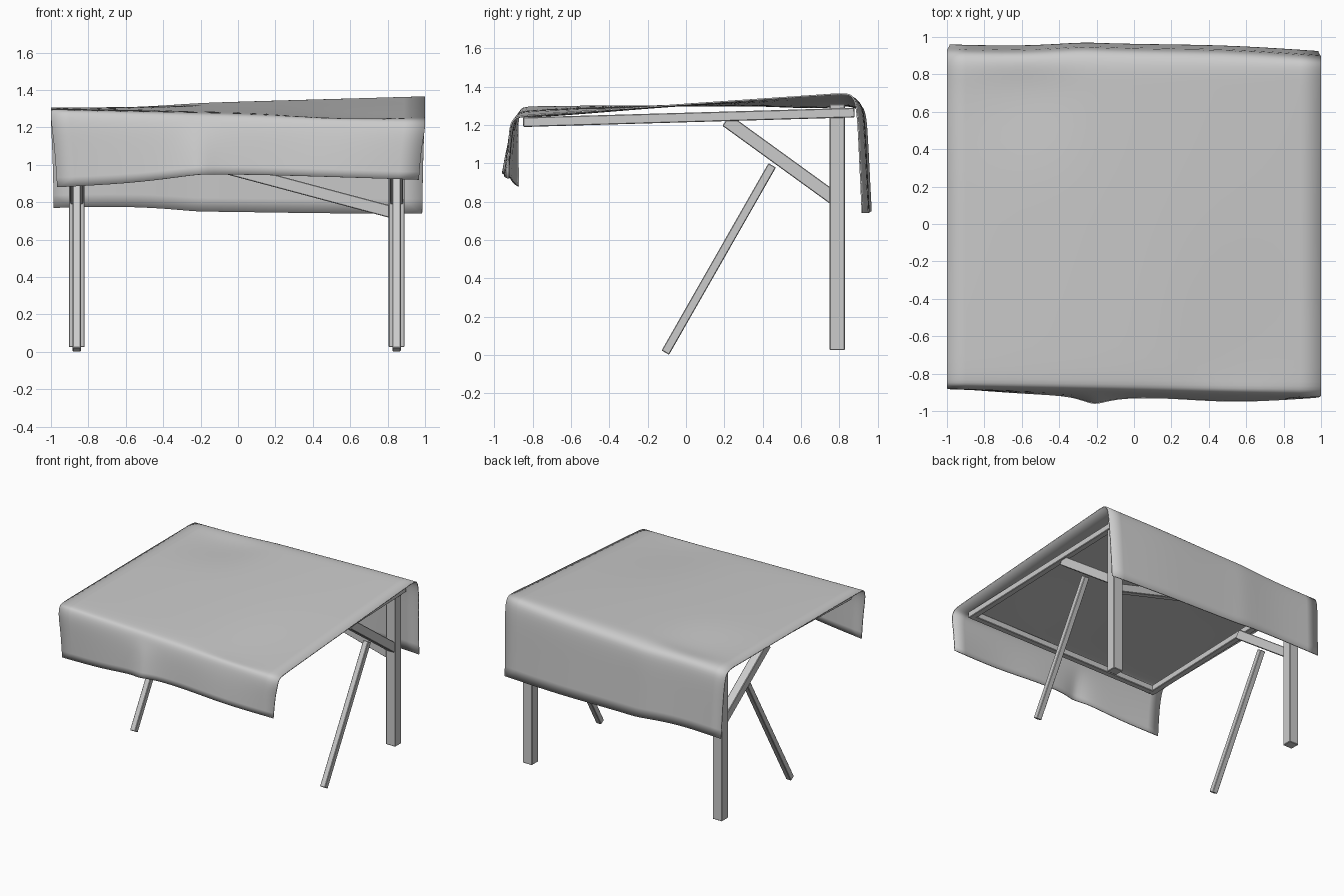
import bpy, bmesh
from math import exp
from mathutils import Vector, Matrix

cube = bpy.data.objects.get("Cube")
if cube:
    bpy.data.objects.remove(cube, do_unlink=True)

grey = bpy.data.materials.new("plain grey")
grey.use_nodes = True
colour = (0.6, 0.6, 0.6, 1)
grey.diffuse_color = colour
grey.node_tree.nodes["Principled BSDF"].inputs["Base Color"].default_value = colour


def add_object(name, bm):
    bmesh.ops.recalc_face_normals(bm, faces=bm.faces)
    mesh = bpy.data.meshes.new(name)
    bm.to_mesh(mesh)
    bm.free()
    mesh.materials.append(grey)
    obj = bpy.data.objects.new(name, mesh)
    bpy.context.collection.objects.link(obj)
    return obj


def bar(name, start, end, width, depth, side=(1, 0, 0)):
    """Square-ended timber from start to end; width runs along side."""
    start, end = Vector(start), Vector(end)
    along = (end - start).normalized()
    across = Vector(side)
    across = (across - along * across.dot(along)).normalized()
    normal = along.cross(across)
    turn = Matrix((across, normal, along)).transposed().to_4x4()
    size = Matrix.Diagonal((width, depth, (end - start).length, 1))
    bm = bmesh.new()
    bmesh.ops.create_cube(bm, size=1, matrix=Matrix.Translation((start + end) / 2) @ turn @ size)
    obj = add_object(name, bm)
    bevel = obj.modifiers.new("eased edges", "BEVEL")
    bevel.width = 0.004
    bevel.segments = 1
    return obj


# Posts, sloping braces and struts on both sides
for label, side in (("left", 1), ("right", -1)):
    x = side * 0.855 - 0.007
    bar(label + "_post", (x, 0.79, 0.025), (x, 0.79, 1.295 + 0.015 * side), 0.085, 0.08)
    bar(label + "_brace", (x, 0.79, 0.805), (x, 0.21, 1.225), 0.07, 0.07)
    bar(label + "_strut", (x, -0.108, 0.012), (x, 0.45, 0.99), 0.045, 0.045)
    bar(label + "_rail", (side * 0.875, -0.85, 1.215), (side * 0.875, 0.88, 1.265), 0.05, 0.05)

# Cross members
bar("front_rail", (-0.87, -0.825, 1.216), (0.87, -0.825, 1.216), 0.05, 0.05, (0, 1, 0))
bar("back_rail", (-0.87, 0.855, 1.264), (0.87, 0.855, 1.264), 0.05, 0.05, (0, 1, 0))
bar("cross_brace", (0.83, 0.79, 0.745), (-0.84, 0.79, 1.19), 0.05, 0.065, (0, 1, 0))

# Draped canopy: x, front hem y, front hem z, back hem y, back hem z
stations = [
    (-1.0, -0.88, 0.88, 0.96, 0.77),
    (-0.6, -0.91, 0.90, 0.95, 0.78),
    (-0.32, -0.92, 0.935, 0.97, 0.76),
    (-0.22, -0.98, 0.95, 0.97, 0.75),
    (-0.12, -0.93, 0.95, 0.965, 0.75),
    (0.2, -0.93, 0.945, 0.96, 0.745),
    (0.55, -0.96, 0.935, 0.955, 0.74),
    (1.0, -0.93, 0.92, 0.925, 0.74),
]


def canopy_section(x, front_y, front_z, back_y, back_z):
    front_top = 1.277 - 0.022 * x
    back_top = 1.34 + 0.03 * x
    fy = -0.905 - 0.02 * x
    by = back_y - 0.03
    pts = [(x * 0.967, front_y, front_z),
           (x * 0.98, (front_y + fy) / 2, (front_z + front_top) / 2),
           (x, fy, front_top - 0.07),
           (x, fy + 0.02, front_top - 0.012)]
    for y in (-0.84, -0.6, -0.3, 0, 0.3, 0.6, 0.75, 0.85):
        z = front_top + (back_top - front_top) * (y + 0.84) / 1.69
        # Soft sags in the fabric
        z -= 0.04 * exp(-((x + 0.6) / 0.25) ** 2 - ((y - 0.68) / 0.15) ** 2)
        z -= 0.03 * exp(-((x - 0.6) / 0.2) ** 2 - ((y + 0.75) / 0.5) ** 2)
        pts.append((x, y, z))
    pts += [(x, by - 0.015, back_top - 0.025),
            (x, by + 0.005, back_top - 0.09),
            (x * 0.99, by + 0.015, (back_top + back_z) / 2),
            (x * 0.985, back_y, back_z)]
    return pts


bm = bmesh.new()
rows = [[bm.verts.new(p) for p in canopy_section(*s)] for s in stations]
for a, b in zip(rows, rows[1:]):
    for i in range(len(a) - 1):
        bm.faces.new((a[i], b[i], b[i + 1], a[i + 1]))
canopy = add_object("canopy", bm)
# Make the outer side face up before thickening inward
if sum(p.normal.z * p.area for p in canopy.data.polygons) < 0:
    canopy.data.flip_normals()
smooth = canopy.modifiers.new("soft folds", "SUBSURF")
smooth.levels = smooth.render_levels = 2
smooth.boundary_smooth = "PRESERVE_CORNERS"
thick = canopy.modifiers.new("fabric", "SOLIDIFY")
thick.thickness = 0.008
thick.offset = -1
for poly in canopy.data.polygons:
    poly.use_smooth = True
